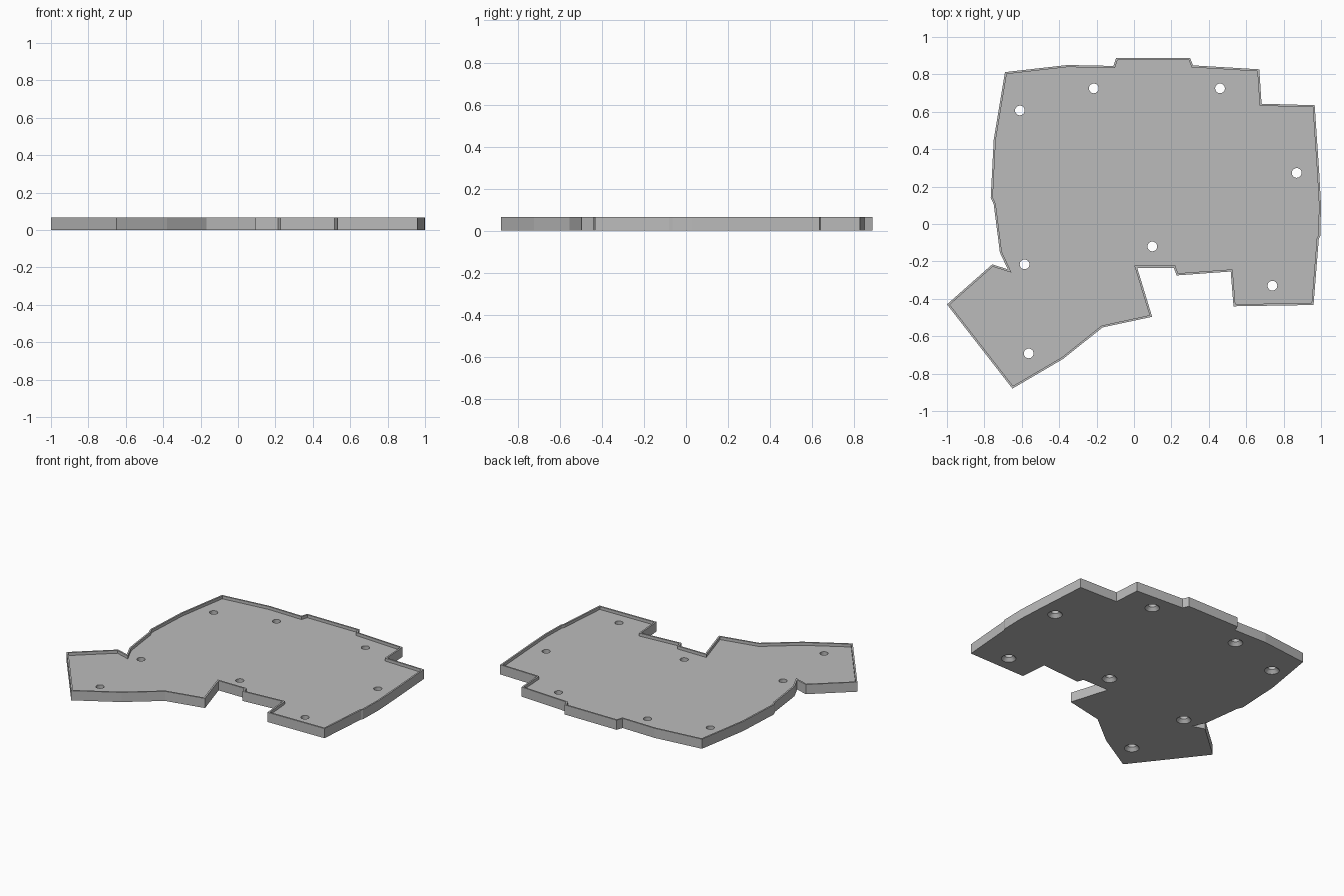
import bpy
import bmesh
from mathutils import Vector

HEIGHT, FLOOR, RIM = 0.066, 0.046, 0.011
HOLE_R, SINK_R, SINK_DEPTH = 0.026, 0.046, 0.022

if "Cube" in bpy.data.objects:
    bpy.data.objects.remove(bpy.data.objects["Cube"], do_unlink=True)

grey = bpy.data.materials.new("plain grey")
grey.use_nodes = True
colour = (0.5, 0.5, 0.5, 1)
grey.diffuse_color = colour
grey.node_tree.nodes["Principled BSDF"].inputs["Base Color"].default_value = colour


def make_object(name, bm):
    bmesh.ops.recalc_face_normals(bm, faces=bm.faces)
    mesh = bpy.data.meshes.new(name)
    bm.to_mesh(mesh)
    bm.free()
    mesh.materials.append(grey)
    obj = bpy.data.objects.new(name, mesh)
    bpy.context.collection.objects.link(obj)
    return obj


# Plate outline, clockwise from the back right corner
outline = [
    (-.69, .812), (-.355, .85), (-.11, .845), (-.096, .888), (.3, .888),
    (.316, .848), (.67, .827), (.682, .643), (.966, .635), (.99, .28),
    (1, .1), (.996, -.065), (.988, -.08), (.96, -.433), (.532, -.44),
    (.517, -.254), (.228, -.275), (.213, -.234), (.017, -.234),
    (.097, -.496), (-.168, -.553), (-.38, -.722), (-.65, -.88),
    (-1, -.43), (-.758, -.216), (-.675, -.242), (-.717, -.152),
    (-.75, .105), (-.766, .14), (-.75, .45),
]

# Tray: extruded outline with a shallow pocket inside a thin rim
bm = bmesh.new()
base = bm.faces.new([bm.verts.new((x, y, 0)) for x, y in outline])
side = bmesh.ops.extrude_face_region(bm, geom=[base])["geom"]
bmesh.ops.translate(bm, vec=(0, 0, HEIGHT),
                    verts=[g for g in side if isinstance(g, bmesh.types.BMVert)])
bmesh.ops.recalc_face_normals(bm, faces=bm.faces)
top = max(bm.faces, key=lambda f: f.calc_center_median().z)
bmesh.ops.inset_region(bm, faces=[top], thickness=RIM, use_even_offset=True)
floor = bmesh.ops.extrude_face_region(bm, geom=[top])["geom"]
bmesh.ops.translate(bm, vec=(0, 0, FLOOR - HEIGHT),
                    verts=[g for g in floor if isinstance(g, bmesh.types.BMVert)])
if top.is_valid:
    bmesh.ops.delete(bm, geom=[top], context="FACES_ONLY")
tray = make_object("tray", bm)

# Screw holes, countersunk from below
holes = [(-.61, .607), (-.215, .725), (.46, .725), (.87, .273),
         (.098, -.12), (-.585, -.216), (.74, -.33), (-.563, -.692)]
slope = (SINK_R - HOLE_R) / SINK_DEPTH
profile = [(SINK_R + slope * 0.01, -0.01), (HOLE_R, SINK_DEPTH), (HOLE_R, HEIGHT + 0.02)]
bm = bmesh.new()
for x, y in holes:
    rings = []
    for radius, z in profile:
        ring = bmesh.ops.create_circle(bm, segments=32, radius=radius)["verts"]
        bmesh.ops.translate(bm, verts=ring, vec=Vector((x, y, z)))
        rings.append(ring)
    for low, high in zip(rings, rings[1:]):
        for i in range(len(low)):
            j = (i + 1) % len(low)
            bm.faces.new((low[i], low[j], high[j], high[i]))
    bm.faces.new(rings[0])
    bm.faces.new(rings[-1])
cutter = make_object("screw_hole_cutter", bm)
cutter.hide_render = True
cutter.display_type = "WIRE"

# Cut the holes, then drop the cutter
cut = tray.modifiers.new("screw_holes", "BOOLEAN")
cut.operation = "DIFFERENCE"
cut.solver = "EXACT"
cut.object = cutter
bpy.context.view_layer.objects.active = tray
tray.select_set(True)
bpy.ops.object.modifier_apply(modifier=cut.name)
bpy.data.objects.remove(cutter, do_unlink=True)
bpy.ops.object.shade_smooth_by_angle(angle=0.1)
